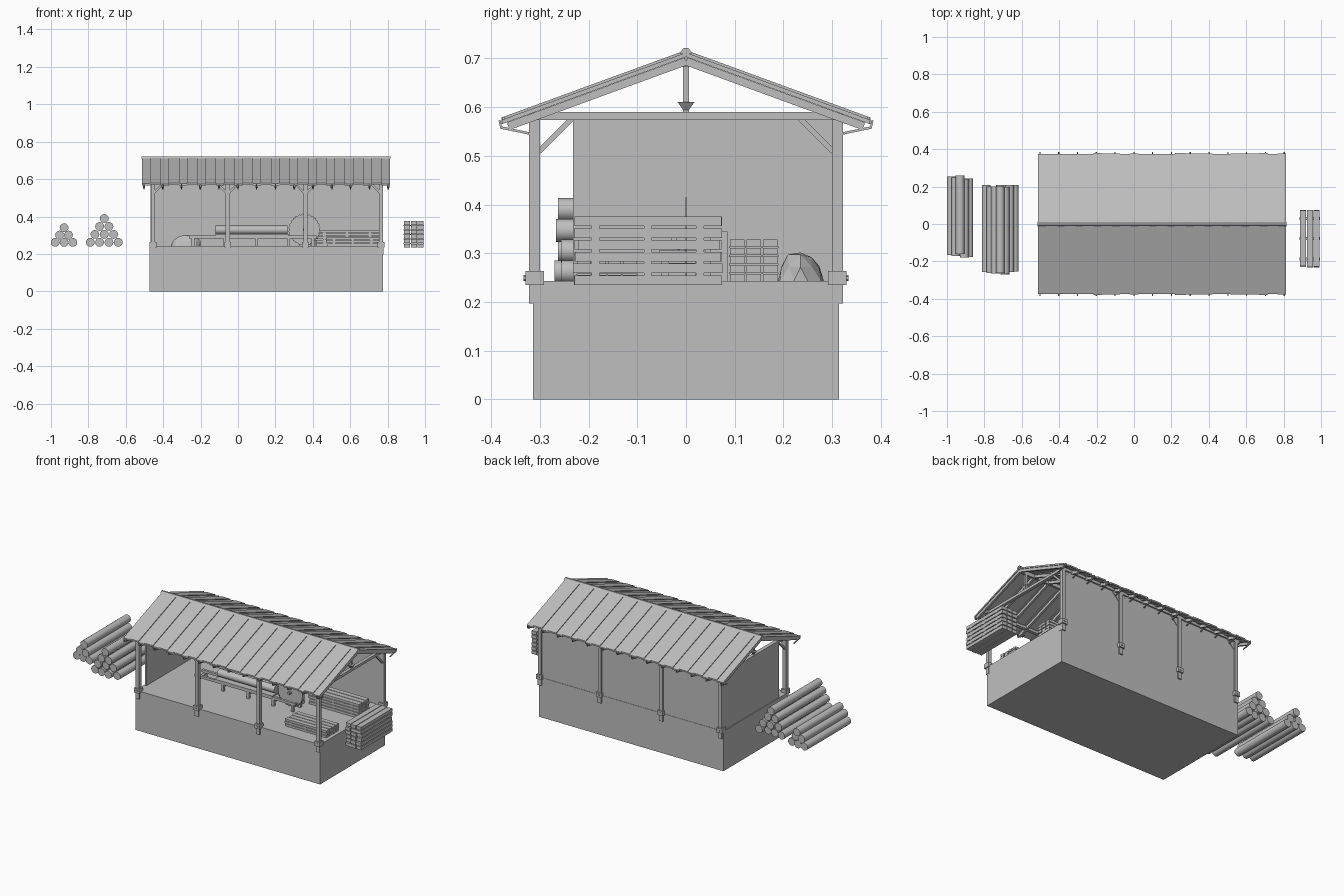
import bpy, bmesh, math, random
from mathutils import Matrix, Vector

random.seed(4)
cube = bpy.data.objects.get("Cube")
if cube:
    bpy.data.objects.remove(cube, do_unlink=True)

grey = bpy.data.materials.new("plain grey")
grey.use_nodes = True
colour = (0.52, 0.52, 0.52, 1)
grey.diffuse_color = colour
grey.node_tree.nodes["Principled BSDF"].inputs["Base Color"].default_value = colour


def finish(name, bm, smooth=False):
    bmesh.ops.recalc_face_normals(bm, faces=bm.faces)
    mesh = bpy.data.meshes.new(name)
    bm.to_mesh(mesh)
    bm.free()
    mesh.materials.append(grey)
    obj = bpy.data.objects.new(name, mesh)
    bpy.context.collection.objects.link(obj)
    if smooth:
        bpy.ops.object.select_all(action="DESELECT")
        obj.select_set(True)
        bpy.context.view_layer.objects.active = obj
        bpy.ops.object.shade_smooth_by_angle(angle=math.radians(40))
    return obj


def box(bm, x, y, z):
    """Box from three (low, high) ranges."""
    size = [r[1] - r[0] for r in (x, y, z)]
    mid = [(r[0] + r[1]) / 2 for r in (x, y, z)]
    bmesh.ops.create_cube(bm, size=1, matrix=Matrix.Translation(mid) @ Matrix.Diagonal((*size, 1)))


def beam(bm, a, b, width, depth):
    """Rectangular bar between two points."""
    a, b = Vector(a), Vector(b)
    d = b - a
    turn = d.to_track_quat("X", "Z").to_matrix().to_4x4()
    bmesh.ops.create_cube(bm, size=1, matrix=Matrix.Translation((a + b) / 2) @ turn
                          @ Matrix.Diagonal((d.length, width, depth, 1)))


def rod(bm, a, b, radius, sides=14):
    a, b = Vector(a), Vector(b)
    turn = (b - a).to_track_quat("Z", "Y").to_matrix().to_4x4()
    bmesh.ops.create_cone(bm, cap_ends=True, segments=sides, radius1=radius, radius2=radius,
                          depth=(b - a).length, matrix=Matrix.Translation((a + b) / 2) @ turn)


def extrude_profile(bm, points, offset):
    face = bm.faces.new([bm.verts.new(p) for p in points])
    out = bmesh.ops.extrude_face_region(bm, geom=[face])
    moved = [v for v in out["geom"] if isinstance(v, bmesh.types.BMVert)]
    bmesh.ops.translate(bm, verts=moved, vec=offset)


FLOOR = 0.243
PLATE = 0.59
POSTS = (-0.455, -0.055, 0.36, 0.765)
SIDES = (-1, 1)
POST_Y = 0.311
ROOF = (-0.515, 0.815)
SLOPE = 0.137 / 0.375

# Foundation block
bm = bmesh.new()
box(bm, (-0.473, 0.775), (-0.314, 0.314), (0, FLOOR))
finish("foundation", bm)

# Back wall and shorter end wall
bm = bmesh.new()
box(bm, (-0.465, 0.775), (0.302, 0.312), (FLOOR, PLATE))
finish("back_wall", bm)
bm = bmesh.new()
box(bm, (-0.468, -0.456), (-0.232, 0.305), (FLOOR, PLATE))
finish("end_wall", bm)

# Posts, their shoes and the bolts through them
posts, shoes = bmesh.new(), bmesh.new()
for x in POSTS:
    for s in SIDES:
        y = s * POST_Y
        box(posts, (x - 0.011, x + 0.011), (y - 0.011, y + 0.011), (FLOOR, PLATE))
        box(shoes, (x - 0.018, x + 0.018), (y - 0.019, y + 0.019), (0.235, 0.263))
        box(shoes, (x - 0.012, x + 0.012), (y - 0.011, y + 0.011), (0.197, 0.236))
        rod(shoes, (x, y, 0.249), (x, y + s * 0.023, 0.249), 0.006, 6)
finish("posts", posts)
finish("post_shoes", shoes)

# Truss frames: tie beams, king posts, knee braces
ties, braces, kings = bmesh.new(), bmesh.new(), bmesh.new()
for x in POSTS:
    box(ties, (x - 0.01, x + 0.01), (-0.302, 0.302), (0.574, PLATE))
    box(kings, (x - 0.006, x + 0.006), (-0.006, 0.006), (PLATE, 0.7))
    bmesh.ops.create_cone(kings, cap_ends=True, segments=4, radius1=0.004, radius2=0.024, depth=0.02,
                          matrix=Matrix.Translation((x, 0, 0.6)) @ Matrix.Rotation(math.pi / 4, 4, "Z"))
    for s in SIDES:
        beam(braces, (x, s * 0.302, 0.509), (x, s * 0.232, 0.579), 0.01, 0.011)
        for t in SIDES:
            if ROOF[0] + 0.1 < x + t * 0.06 < ROOF[1] - 0.04:
                beam(braces, (x, s * POST_Y, 0.52), (x + t * 0.055, s * POST_Y, 0.577), 0.01, 0.011)
finish("tie_beams", ties)
finish("king_posts", kings)
finish("knee_braces", braces)

# Long plates on the posts and ridge beam
bm = bmesh.new()
for s in SIDES:
    y = s * POST_Y
    box(bm, (-0.48, 0.785), (y - 0.01, y + 0.01), (0.574, PLATE))
box(bm, (-0.505, 0.805), (-0.006, 0.006), (0.682, 0.704))
finish("long_beams", bm)

# Rafters with small eave hooks
rafters, hooks = bmesh.new(), bmesh.new()
count = 14
for i in range(count):
    x = ROOF[0] + 0.012 + (ROOF[1] - ROOF[0] - 0.024) * i / (count - 1)
    for s in SIDES:
        top = 0.694
        beam(rafters, (x, 0, top), (x, s * 0.365, top - 0.365 * SLOPE), 0.012, 0.016)
        beam(hooks, (x, s * 0.322, 0.546), (x, s * 0.38, 0.558), 0.006, 0.005)
        beam(hooks, (x, s * 0.379, 0.556), (x, s * 0.383, 0.573), 0.006, 0.004)
finish("rafters", rafters)
finish("eave_hooks", hooks)

# Roof boards, every other one lapped over its neighbours
bm = bmesh.new()
boards = 27
step = (ROOF[1] - ROOF[0]) / boards
for i in range(boards):
    x = ROOF[0] + i * step
    lift = 0.005 * (i % 2)
    lap = 0.004 if i % 2 else -0.002
    reach = 0.376 + random.uniform(-0.003, 0.003)
    ridge = 0.712 + lift
    eave = ridge - reach * SLOPE
    for s in SIDES:
        profile = [(x - lap, 0, ridge), (x - lap, s * reach, eave),
                   (x - lap, s * reach, eave - 0.009), (x - lap, 0, ridge - 0.009)]
        extrude_profile(bm, profile, (step + 2 * lap, 0, 0))
finish("roof_boards", bm)

# Ridge cap
bm = bmesh.new()
extrude_profile(bm, [(ROOF[0], y, z) for y, z in
                     ((-0.014, 0.71), (-0.005, 0.721), (0.005, 0.721), (0.014, 0.71))],
                (ROOF[1] - ROOF[0], 0, 0))
finish("ridge_cap", bm)


# Log piles
def log_pile(name, x, rows, spacing, y, rise):
    bm = bmesh.new()
    for row in range(rows):
        for k in range(rows - row):
            cx = x + (k + row / 2) * spacing
            z = 0.262 + row * rise
            shift = random.uniform(-0.012, 0.012)
            rod(bm, (cx, y[0] + shift, z), (cx, y[1] + shift, z), 0.0235, 16)
    finish(name, bm, smooth=True)


log_pile("small_log_pile", -0.977, 3, 0.047, (-0.17, 0.25), 0.039)
log_pile("large_log_pile", -0.79, 4, 0.05, (-0.265, 0.2), 0.0425)


# Lumber stacks: layers of planks parted by thin cross sticks
def lumber(name, x, y, z, layers, planks, along_y):
    bm = bmesh.new()
    pitch = (z[1] - z[0]) / layers
    across, length = (x, y) if along_y else (y, x)
    width = (across[1] - across[0]) / planks

    def place(a, b, c):
        box(bm, *((a, b, c) if along_y else (b, a, c)))

    for i in range(layers):
        low = z[0] + i * pitch
        for k in range(planks):
            start = across[0] + k * width
            slip = random.uniform(0, 0.01)
            place((start + 0.002, start + width - 0.002), (length[0] + slip, length[1] - slip / 2),
                  (low, low + pitch * 0.8))
        if i < layers - 1:
            for f in (0.15, 0.5, 0.85):
                mid = length[0] + f * (length[1] - length[0])
                place(across, (mid - 0.008, mid + 0.008), (low + pitch * 0.78, low + pitch))
    finish(name, bm)


lumber("outer_lumber_stack", (0.885, 0.995), (-0.232, 0.075), (0.235, 0.38), 6, 3, True)
lumber("back_lumber_stack", (0.41, 0.757), (0.088, 0.19), (FLOOR, 0.332), 5, 3, False)
lumber("front_lumber_stack", (0.47, 0.757), (-0.225, -0.1), (FLOOR, 0.29), 3, 4, False)

# Saw bench with legs and rails
bm = bmesh.new()
for y in (-0.05, 0.02):
    box(bm, (-0.26, 0.42), (y, y + 0.015), (0.283, 0.298))
    for x in (-0.24, -0.07, 0.1, 0.27, 0.4):
        box(bm, (x - 0.008, x + 0.008), (y, y + 0.015), (FLOOR, 0.284))
for x in (-0.24, -0.07, 0.1, 0.27, 0.4):
    box(bm, (x - 0.008, x + 0.008), (-0.045, 0.03), (0.266, 0.28))
box(bm, (-0.12, 0.27), (-0.055, 0.04), (0.298, 0.306))
finish("saw_bench", bm)

# Log being cut
bm = bmesh.new()
rod(bm, (-0.12, -0.008, 0.328), (0.265, -0.008, 0.328), 0.023, 16)
finish("bench_log", bm, smooth=True)

# Toothed saw blade
bm = bmesh.new()
teeth = 28
ring = []
for i in range(teeth * 2):
    angle = math.pi * i / teeth
    radius = 0.086 if i % 2 else 0.08
    ring.append((0.355 + radius * math.cos(angle), -0.0015, 0.33 + radius * math.sin(angle)))
extrude_profile(bm, ring, (0, 0.003, 0))
finish("saw_blade", bm)

# Drive motor and shaft
bm = bmesh.new()
rod(bm, (0.355, -0.02, 0.33), (0.355, 0.06, 0.33), 0.009, 10)
box(bm, (0.325, 0.39), (0.05, 0.085), (FLOOR, 0.345))
finish("saw_motor", bm)

# Sawdust heap
bm = bmesh.new()
bmesh.ops.create_icosphere(bm, subdivisions=2, radius=1)
for v in bm.verts:
    v.co *= random.uniform(0.88, 1.05)
    v.co = Vector((v.co.x * 0.088 - 0.28, v.co.y * 0.05 + 0.235, max(v.co.z, 0) * 0.062 + FLOOR))
finish("sawdust_heap", bm)
